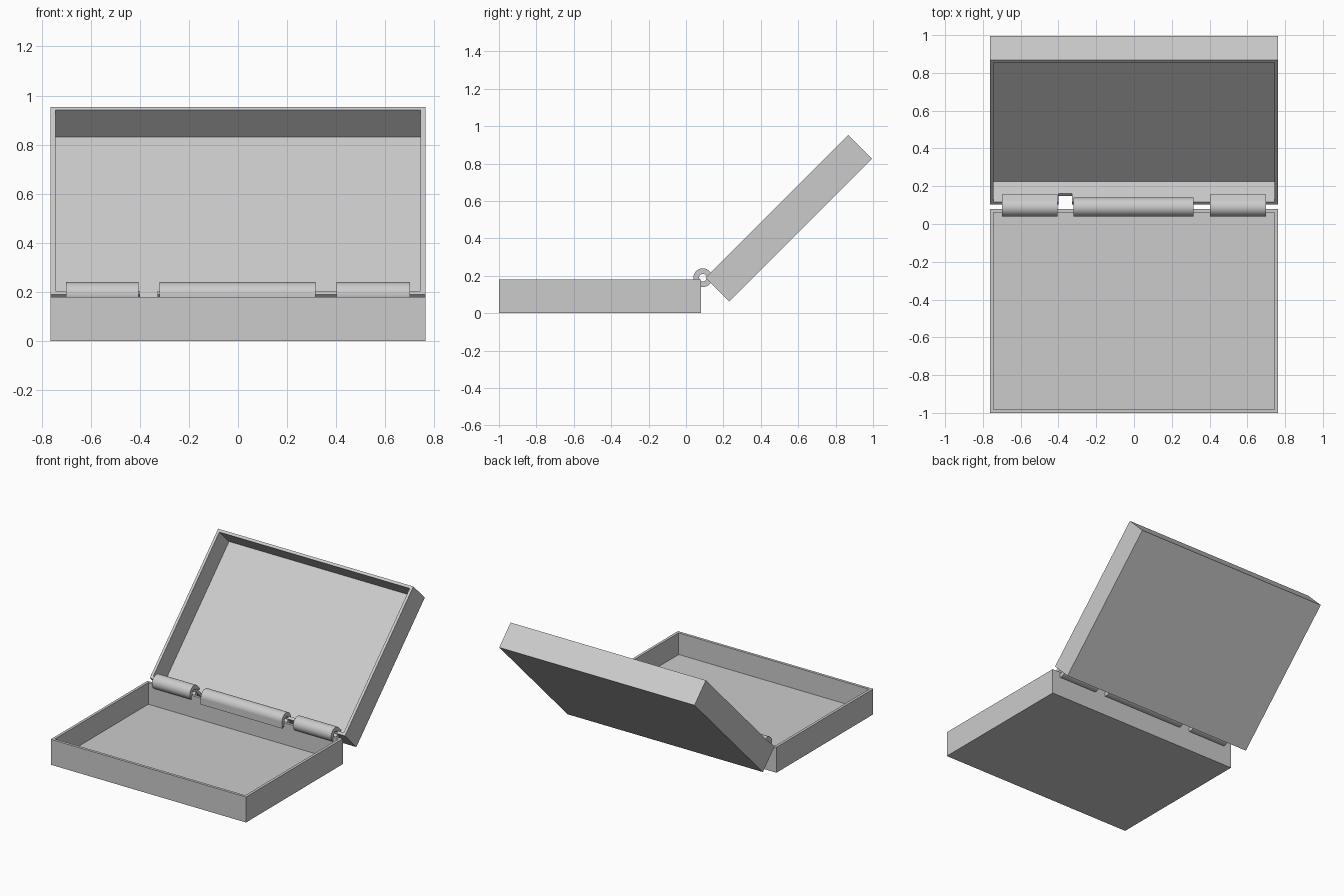
import bpy
import bmesh
from math import radians, tau
from mathutils import Vector, Matrix

old = bpy.data.objects.get("Cube")
if old:
    bpy.data.objects.remove(old, do_unlink=True)

grey = bpy.data.materials.new("plain grey")
grey.use_nodes = True
grey.diffuse_color = (0.6, 0.6, 0.6, 1)
grey.node_tree.nodes["Principled BSDF"].inputs["Base Color"].default_value = (0.6, 0.6, 0.6, 1)

# All parts are modelled around the hinge axis, then swung into place
HINGE = Vector((0, 0.09, 0.19))
HALF_W, LENGTH, DEPTH = 0.763, 1.08, 0.18
WALL, GAP = 0.027, 0.01
RING, HOLE = 0.05, 0.02


def finish(bm, name, angle):
    bmesh.ops.recalc_face_normals(bm, faces=bm.faces)
    mesh = bpy.data.meshes.new(name)
    bm.to_mesh(mesh)
    bm.free()
    mesh.materials.append(grey)
    obj = bpy.data.objects.new(name, mesh)
    bpy.context.collection.objects.link(obj)
    obj.location = HINGE
    obj.rotation_euler.x = radians(angle)
    return obj


def add_block(bm, lo, hi):
    lo, hi = Vector(lo), Vector(hi)
    mat = Matrix.Translation((lo + hi) / 2) @ Matrix.Diagonal((*(hi - lo), 1))
    return bmesh.ops.create_cube(bm, size=1, matrix=mat)


def mirror_side(bm, side):
    bmesh.ops.scale(bm, vec=(1, side, 1), verts=bm.verts)


def tray(name, side, angle):
    """Open box with its rim just below the hinge axis."""
    bm = bmesh.new()
    add_block(bm, (-HALF_W, GAP, -GAP - DEPTH), (HALF_W, GAP + LENGTH, -GAP))
    top = max(bm.faces, key=lambda f: f.calc_center_median().z)
    bmesh.ops.inset_region(bm, faces=[top], thickness=WALL)
    res = bmesh.ops.extrude_face_region(bm, geom=[top])
    verts = [v for v in res["geom"] if isinstance(v, bmesh.types.BMVert)]
    bmesh.ops.translate(bm, verts=verts, vec=(0, 0, WALL - DEPTH))
    if top.is_valid:
        bmesh.ops.delete(bm, geom=[top], context="FACES_ONLY")
    mirror_side(bm, side)
    return finish(bm, name, angle)


def knuckle(name, x0, x1, side, angle):
    """Hinge tube with a flange lying on the inside of its wall."""
    bm = bmesh.new()
    ring = [bm.verts.new((x, r, 0)) for x, r in
            ((x0, HOLE), (x1, HOLE), (x1, RING), (x0, RING))]
    edges = [bm.edges.new((ring[i], ring[i - 1])) for i in range(4)]
    bmesh.ops.spin(bm, geom=ring + edges, cent=(0, 0, 0), axis=(1, 0, 0),
                   angle=tau, steps=40)
    bmesh.ops.remove_doubles(bm, verts=bm.verts, dist=0.0001)
    add_block(bm, (x0, GAP + WALL, -0.043), (x1, RING, 0))
    mirror_side(bm, side)
    obj = finish(bm, name, angle)
    bpy.ops.object.select_all(action="DESELECT")
    bpy.context.view_layer.objects.active = obj
    obj.select_set(True)
    bpy.ops.object.shade_smooth_by_angle(angle=radians(30))


# Base tray and opened lid
LID_ANGLE = 45
tray("base_tray", -1, 0)
lid = tray("lid_tray", 1, LID_ANGLE)

# Notch through the hinge-side wall of the lid
bm = bmesh.new()
add_block(bm, (-0.4, -0.02, -GAP - 0.063), (-0.327, 0.06, 0.02))
cutter = finish(bm, "notch_cutter", LID_ANGLE)
cutter.hide_render = True
cut = lid.modifiers.new("notch", "BOOLEAN")
cut.operation = "DIFFERENCE"
cut.solver = "EXACT"
cut.object = cutter
bpy.context.view_layer.objects.active = lid
bpy.ops.object.modifier_apply(modifier=cut.name)
bpy.data.objects.remove(cutter, do_unlink=True)

# Hinge knuckles: the middle one on the base, the outer pair on the lid
knuckle("middle_knuckle", -0.32, 0.315, -1, 0)
knuckle("left_knuckle", 0.402, 0.7, 1, LID_ANGLE)
knuckle("right_knuckle", -0.7, -0.405, 1, LID_ANGLE)
